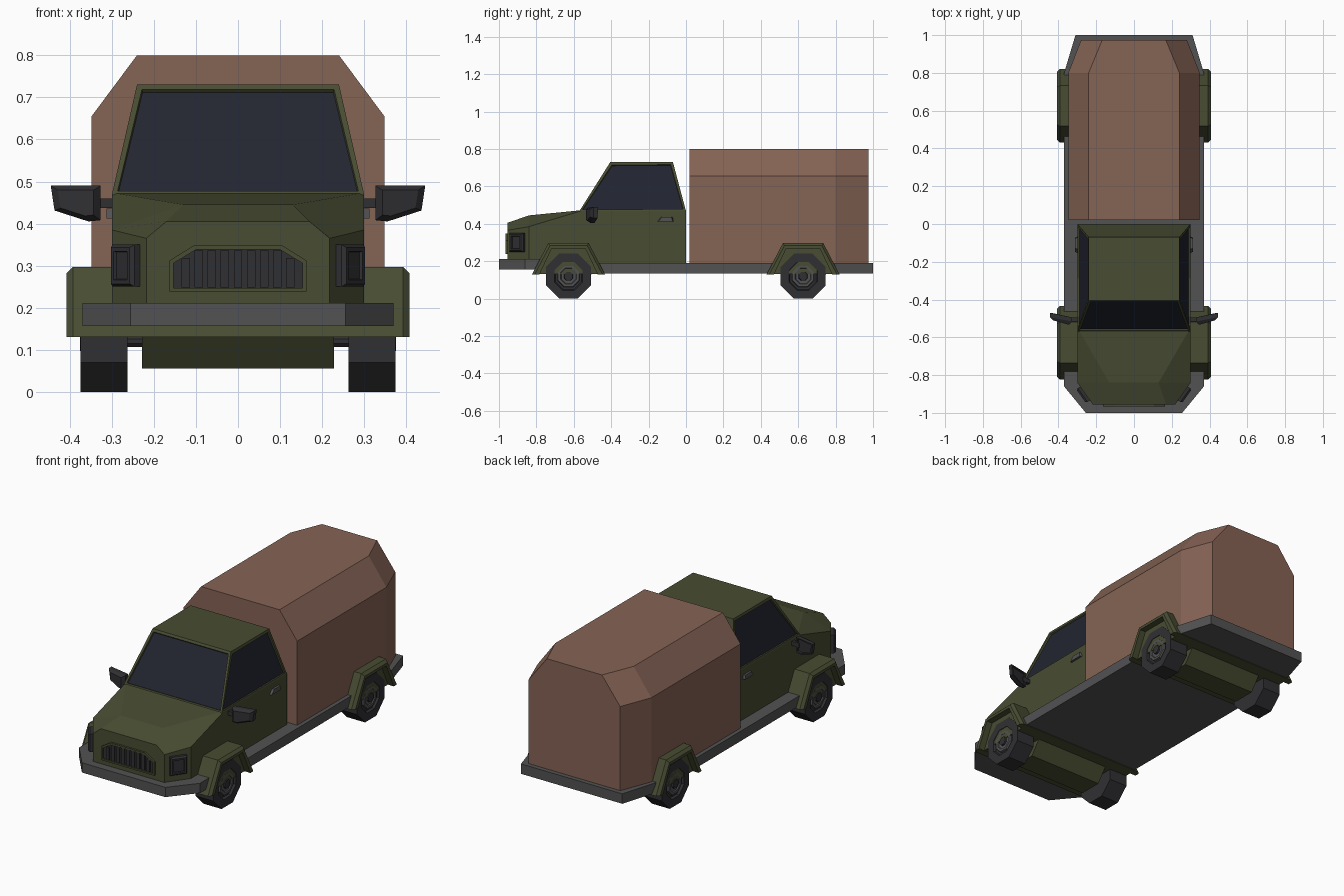
import bpy, bmesh, math

if "Cube" in bpy.data.objects:
    bpy.data.objects.remove(bpy.data.objects["Cube"])


def material(name, r, g, b):
    m = bpy.data.materials.new(name)
    m.diffuse_color = (r, g, b, 1)
    m.use_nodes = True
    m.node_tree.nodes["Principled BSDF"].inputs["Base Color"].default_value = m.diffuse_color
    return m


OLIVE = material("olive", 0.065, 0.073, 0.032)
BROWN = material("brown_canvas", 0.235, 0.125, 0.09)
DARK = material("dark", 0.03, 0.03, 0.034)
GLASS = material("glass", 0.016, 0.018, 0.03)
GREY = material("grey", 0.085, 0.085, 0.088)


def loft(name, rings, mat, mirror=False, edit=None):
    """Skin a list of equal-length point rings and cap both ends."""
    bm = bmesh.new()
    vs = [[bm.verts.new(p) for p in ring] for ring in rings]
    n = len(rings[0])
    for a, b in zip(vs, vs[1:]):
        for i in range(n):
            j = (i + 1) % n
            bm.faces.new((a[i], a[j], b[j], b[i]))
    bm.faces.new(vs[0])
    bm.faces.new(vs[-1])
    bmesh.ops.recalc_face_normals(bm, faces=bm.faces)
    if edit:
        edit(bm)
    me = bpy.data.meshes.new(name)
    bm.to_mesh(me)
    bm.free()
    me.materials.append(mat)
    ob = bpy.data.objects.new(name, me)
    bpy.context.collection.objects.link(ob)
    if mirror:
        ob.modifiers.new("mirror", 'MIRROR').use_mirror_merge = False
    return ob


def box(name, x, y, z, mat, mirror=False):
    ring = lambda h: [(x[0], y[0], h), (x[1], y[0], h), (x[1], y[1], h), (x[0], y[1], h)]
    return loft(name, [ring(z[0]), ring(z[1])], mat, mirror)


def sym(pts):
    """Complete a half outline by mirroring across the first axis."""
    return pts + [(-a, b) for a, b in reversed(pts)]


def plan(pts, z):
    return [(x, y, z) for x, y in sym(pts)]


def section(pts, y):
    return [(x, y, z) for x, z in sym(pts)]


# Chassis plate and front bumper
deck = [(0.37, -0.78), (0.37, 0.80), (0.31, 1.0)]
loft("chassis", [plan(deck, 0.135), plan(deck, 0.19)], GREY)
nose = [(0.255, -1.0), (0.37, -0.86), (0.37, -0.775)]
loft("front_bumper", [plan(nose, 0.157), plan(nose, 0.211)], GREY)

# Lower cab with tapered hood
loft("cab_body", [
    section([(0.218, 0.185), (0.218, 0.365), (0.17, 0.405)], -0.955),
    section([(0.30, 0.185), (0.30, 0.385), (0.13, 0.445)], -0.84),
    section([(0.30, 0.185), (0.30, 0.468), (0.29, 0.472)], -0.565),
    section([(0.30, 0.185), (0.30, 0.468), (0.29, 0.472)], 0.0)], OLIVE)


# Upper cab with recessed windows
def cut_windows(bm):
    panes = [f for f in bm.faces if f.normal.y < -0.3 or abs(f.normal.x) > 0.5]
    bmesh.ops.inset_individual(bm, faces=panes, thickness=0.018, depth=0)
    bmesh.ops.inset_individual(bm, faces=panes, thickness=0.003, depth=-0.008)
    for f in panes:
        f.material_index = 1


roof = loft("cab_roof", [plan([(0.30, -0.57), (0.30, 0.0)], 0.468),
                         plan([(0.24, -0.405), (0.24, -0.07)], 0.73)],
            OLIVE, edit=cut_windows)
roof.data.materials.append(GLASS)

# Canvas cargo cover with chamfered rear corners
full = [(0.348, 0.187), (0.348, 0.655), (0.24, 0.80)]
loft("cargo_cover", [section(full, 0.02), section(full, 0.80),
                     section([(0.28, 0.187), (0.28, 0.655), (0.168, 0.80)], 0.975)], BROWN)

# Grille frame, panel and bars
outer = [(0.163, 0.238), (0.163, 0.312), (0.105, 0.348)]
inner = [(0.153, 0.247), (0.153, 0.306), (0.10, 0.338)]
loft("grille_frame", [section(outer, -0.95), section(outer, -0.966),
                      section(inner, -0.966), section(inner, -0.953)], OLIVE)
loft("grille_panel", [section(inner, -0.95), section(inner, -0.957)], DARK)
for i in range(9):
    x = (i - 4) * 0.031
    top = 0.336 if abs(x) < 0.1 else 0.318
    box("grille_bar", (x - 0.01, x + 0.01), (-0.963, -0.955), (0.248, top), DARK)


# Headlights on the angled nose corners
def lamp_ring(w, h, d):
    cx, cy = 0.262 + 0.814 * d, -0.899 - 0.581 * d
    return [(cx + s * w * 0.581, cy + s * w * 0.814, 0.30 + t * h)
            for s, t in ((-1, -1), (1, -1), (1, 1), (-1, 1))]


loft("headlight", [lamp_ring(0.045, 0.05, -0.01), lamp_ring(0.045, 0.05, 0.012),
                   lamp_ring(0.038, 0.043, 0.022), lamp_ring(0.028, 0.034, 0.022),
                   lamp_ring(0.026, 0.032, 0.014)], DARK, True)


# Door mirrors, arms and handles
def mirror_ring(k, y):
    pts = [(0.327, 0.49), (0.445, 0.49), (0.436, 0.431), (0.355, 0.405), (0.327, 0.408)]
    return [(0.385 + (x - 0.385) * k, y + (x - 0.385) * 0.2, 0.452 + (z - 0.452) * k)
            for x, z in pts]


loft("door_mirror", [mirror_ring(0.72, -0.522), mirror_ring(1, -0.505),
                     mirror_ring(1, -0.483), mirror_ring(0.85, -0.483),
                     mirror_ring(0.8, -0.49)], DARK, True)
box("mirror_arm", (0.28, 0.345), (-0.515, -0.495), (0.437, 0.46), DARK, True)
loft("door_handle", [[(x, -0.11 + y, z) for y, z in
                      ((-k, 0.412), (k, 0.412), (k - 0.005, 0.436), (-k + 0.02, 0.436))]
                     for x, k in ((0.295, 0.045), (0.312, 0.038))], GREY, True)


# Wheels, axles and fenders, front and rear
def octagon(x, r, y):
    return [(x, y + r * math.cos(a), 0.12 + r * math.sin(a))
            for a in (math.pi / 8 + k * math.pi / 4 for k in range(8))]


def profile(pts, x, y):
    return [(x, y + a, z) for a, z in sym(pts)]


def arch(x, y, e):
    return profile([(0.155, 0.13), (0.195 - e, 0.13), (0.108 - e * 0.6, 0.297 - e)][1:]
                   , x, y)[:4] + [(x, y - 0.155, 0.13), (x, y - 0.09, 0.268),
                                  (x, y + 0.09, 0.268), (x, y + 0.155, 0.13)]


for label, y in (("front", -0.628), ("rear", 0.626)):
    R = 0.12 / math.cos(math.pi / 8)
    loft(label + "_tyre", [octagon(0.263, R, y), octagon(0.374, R, y),
                           octagon(0.374, 0.082, y), octagon(0.362, 0.076, y)], DARK, True)
    loft(label + "_rim", [octagon(0.355, 0.066, y), octagon(0.372, 0.06, y),
                          octagon(0.372, 0.046, y), octagon(0.367, 0.042, y)], GREY, True)
    loft(label + "_hub", [octagon(0.36, 0.028, y), octagon(0.376, 0.024, y)], DARK, True)
    loft(label + "_axle", [octagon(-0.27, 0.014, y), octagon(0.27, 0.014, y)], DARK)
    loft(label + "_fender", [arch(-0.407, y, 0.014), arch(-0.392, y, 0), arch(0.392, y, 0),
                             arch(0.407, y, 0.014)], OLIVE)
    well = [(0.155, 0.131), (0.09, 0.268)]
    loft(label + "_wheel_well", [profile(well, -0.3715, y), profile(well, 0.3715, y)], OLIVE)
    case = [(0.065, 0.055), (0.125, 0.135)]
    loft(label + "_axle_housing", [profile(case, -0.228, y), profile(case, 0.228, y)], OLIVE)
